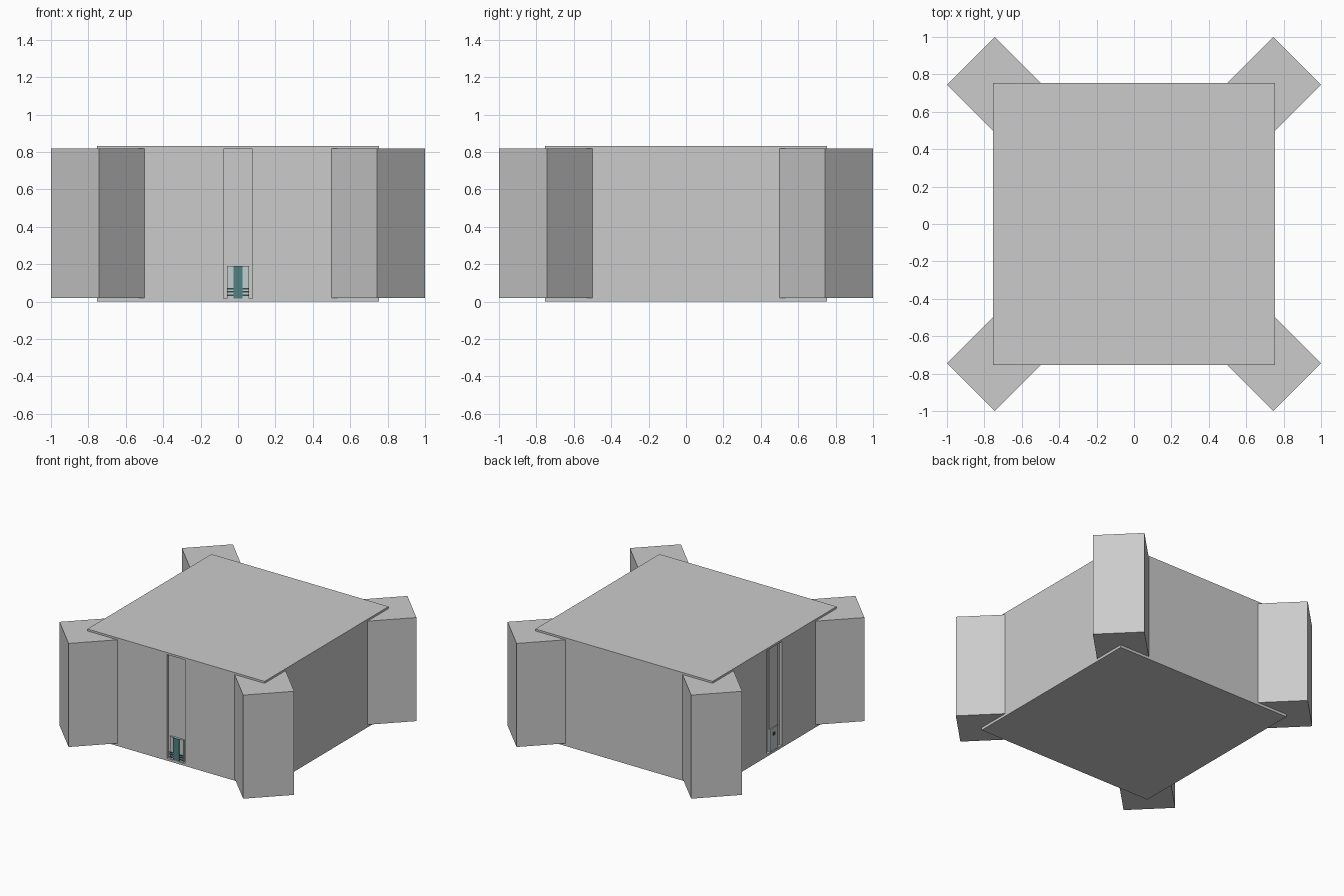
import bpy
from math import radians

if "Cube" in bpy.data.objects:
    bpy.data.objects.remove(bpy.data.objects["Cube"])

S = 0.755            # half width of the square body
Z0, Z1 = 0.018, 0.817  # wall bottom and top
T = 0.05             # wall thickness


def material(name, rgb):
    m = bpy.data.materials.new(name)
    m.diffuse_color = (*rgb, 1)
    m.use_nodes = True
    m.node_tree.nodes["Principled BSDF"].inputs["Base Color"].default_value = m.diffuse_color
    return m


teal = material("teal", (0.08, 0.22, 0.22))
pale = material("pale", (0.55, 0.62, 0.62))
dark = material("dark", (0.04, 0.06, 0.06))


def box(name, x, y, z, mat=None, turn=0):
    """Box from (min, max) ranges, turned about z around its own centre."""
    bpy.ops.mesh.primitive_cube_add(
        size=1, location=[(a + b) / 2 for a, b in (x, y, z)])
    o = bpy.context.object
    o.name = name
    o.scale = [b - a for a, b in (x, y, z)]
    o.rotation_euler.z = radians(turn)
    if mat:
        o.data.materials.append(mat)
    return o


def left_or_front(side, name, along, depth, z, mat=None):
    """Box on the front or left side; depth is measured inward from the face."""
    d = (-S + depth[0], -S + depth[1])
    if side == "front":
        return box("front_" + name, along, d, z, mat)
    return box("left_" + name, d, along, z, mat)


# floor and roof slabs
box("floor_slab", (-S, S), (-S, S), (0, Z0))
box("roof_slab", (-S, S), (-S, S), (Z1, 0.833))

# corner towers, turned 45 degrees
c, h = 0.744, 0.181
for sx in (-1, 1):
    for sy in (-1, 1):
        box("corner_tower", (sx * c - h, sx * c + h), (sy * c - h, sy * c + h),
            (0.02, 0.818), turn=45)

# plain back and right walls
box("back_wall", (-S, S), (S - T, S), (Z0, Z1))
box("right_wall", (S - T, S), (-S, S - T), (Z0, Z1))

# front and left walls, each with a shallow central bay
for side, gap in (("front", 0.078), ("left", 0.09)):
    left_or_front(side, "wall_a", (-S, -gap), (0, T), (Z0, Z1))
    left_or_front(side, "wall_b", (gap, S if side == "front" else S - T), (0, T), (Z0, Z1))
    left_or_front(side, "bay_panel", (-gap, gap), (0.02, T), (Z0, Z1))

# front entrance: pale side panes, teal door, dark rails
left_or_front("front", "door_panes", (-0.058, 0.058), (0.008, 0.02), (Z0, 0.19), pale)
left_or_front("front", "door", (-0.025, 0.025), (0.0, 0.008), (Z0, 0.19), teal)
for z in (0.034, 0.052, 0.068):
    for x in ((-0.058, -0.025), (0.025, 0.058)):
        left_or_front("front", "door_rail", x, (0.003, 0.008), (z - 0.004, z + 0.004), dark)

# left door with its surround and small window
left_or_front("left", "bay_strip", (-0.05, 0.05), (0.012, 0.02), (0.19, Z1))
left_or_front("left", "door", (-0.05, 0.05), (0.004, 0.02), (Z0, 0.19), pale)
left_or_front("left", "door_window", (-0.012, 0.012), (0.001, 0.004), (0.13, 0.155), dark)
